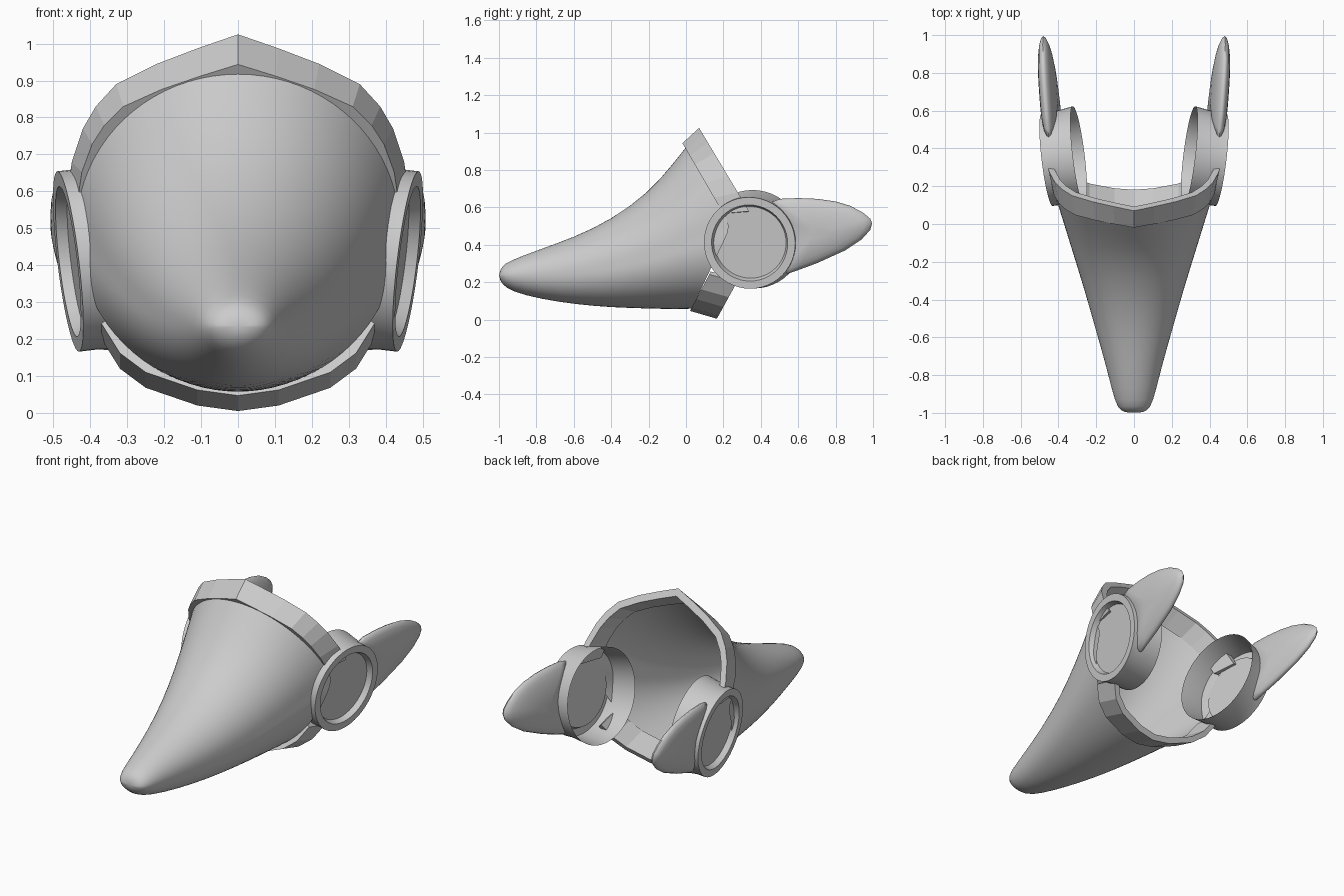
import bpy, bmesh, math
from mathutils import Vector

cube = bpy.data.objects.get("Cube")
if cube:
    bpy.data.objects.remove(cube, do_unlink=True)

grey = bpy.data.materials.new("plain grey")
grey.use_nodes = True
COLOUR = (0.6, 0.6, 0.6, 1)
grey.diffuse_color = COLOUR
grey.node_tree.nodes["Principled BSDF"].inputs["Base Color"].default_value = COLOUR


def loft(name, rings, cap_start=False, cap_end=False, smooth=None, mirror=False, subdivide=0):
    """Skin a list of closed rings into one object."""
    bm = bmesh.new()
    loops = [[bm.verts.new(p) for p in ring] for ring in rings]
    for a, b in zip(loops, loops[1:]):
        n = len(a)
        for i in range(n):
            j = (i + 1) % n
            bm.faces.new((a[i], a[j], b[j], b[i]))
    if cap_start:
        bm.faces.new(loops[0][::-1])
    if cap_end:
        bm.faces.new(loops[-1])
    bmesh.ops.recalc_face_normals(bm, faces=bm.faces)
    mesh = bpy.data.meshes.new(name)
    bm.to_mesh(mesh)
    bm.free()
    mesh.materials.append(grey)
    obj = bpy.data.objects.new(name, mesh)
    bpy.context.collection.objects.link(obj)
    if mirror:
        obj.modifiers.new("Mirror", "MIRROR").use_clip = True
    if subdivide:
        sub = obj.modifiers.new("Subdivision", "SUBSURF")
        sub.levels = sub.render_levels = subdivide
    if smooth:
        bpy.ops.object.select_all(action="DESELECT")
        obj.select_set(True)
        bpy.context.view_layer.objects.active = obj
        bpy.ops.object.shade_smooth_by_angle(angle=math.radians(smooth))
    return obj


def circle(count):
    return [(math.cos(2 * math.pi * i / count), math.sin(2 * math.pi * i / count))
            for i in range(count)]


# Snout: each section is top (y, z), bottom (y, z), middle (y, z), half width
sections = [
    ((-.998, .25), (-.998, .22), (-1, .235), .03),
    ((-.985, .285), (-.98, .185), (-.99, .235), .07),
    ((-.95, .312), (-.93, .15), (-.95, .235), .1),
    ((-.8, .37), (-.78, .11), (-.78, .24), .14),
    ((-.6, .44), (-.58, .08), (-.55, .26), .205),
    ((-.4, .535), (-.4, .065), (-.32, .3), .27),
    ((-.2, .68), (-.2, .058), (-.08, .38), .345),
    ((-.07, .835), (-.05, .055), (.12, .46), .405),
    ((0, .925), (.03, .057), (.24, .5), .44),
]
rings = []
for top, bottom, mid, width in sections:
    ring = []
    for c, s in circle(40):
        end = top if s > 0 else bottom
        ring.append((width * c,
                     mid[0] + (end[0] - mid[0]) * abs(s),
                     mid[1] + (end[1] - mid[1]) * abs(s)))
    rings.append(ring)
loft("snout_shell", rings, cap_start=True, smooth=60, subdivide=1)


# Rim bands: faceted straps of rectangular section, folded along two planes
def band(name, back, to_front, y_front, y_back, inset):
    def inner(p):
        return p[0] * inset, .5 + (p[1] - .5) * inset

    def place(p, plane):
        return p[0], plane(p[1]), p[1]

    rings = []
    for b in back:
        f = to_front(b)
        rings.append([place(f, y_front), place(b, y_back),
                      place(inner(b), y_back), place(inner(f), y_front)])
    loft(name, rings, cap_end=True, mirror=True)


band("upper_rim_band",
     [(0, 1.025), (.11, .987), (.22, .945), (.33, .89), (.385, .83),
      (.42, .77), (.45, .68), (.463, .58)],
     lambda p: (p[0] * .94, .5 + (p[1] - .5) * .845),
     lambda z: -.02 + (.945 - z) * .58,
     lambda z: .07 + (1.025 - z) * .6, .93)
band("lower_rim_band",
     [(0, .005), (.11, .02), (.25, .068), (.32, .12), (.37, .2)],
     lambda p: (p[0], p[1] + .042),
     lambda z: .02 + (z - .045) * .53,
     lambda z: .165 + (z - .005) * .55, .94)

# Ear cups: tilted, open on the inside, with a recessed disc on the outside
axis = Vector((1, -.12, -.12)).normalized()
up = (Vector((0, 0, 1)) - axis * axis.z).normalized()
side = up.cross(axis)
centre = Vector((.46, .34, .41))
profile = [(.265, -.17), (.246, -.05), (.246, 0), (.205, 0), (.193, -.03)]
loft("ear_cups",
     [[centre + axis * h + (side * c + up * s) * r for c, s in circle(48)]
      for r, h in profile],
     cap_end=True, smooth=25, mirror=True)

# Fins: lens-shaped blades swept back from the cups
outline = [(.46, .63), (.5, .646), (.6, .65), (.7, .646), (.8, .632), (.88, .608),
           (.95, .57), (.985, .54), (.995, .515), (.985, .48), (.94, .43),
           (.85, .37), (.7, .302), (.6, .265), (.54, .245), (.52, .28),
           (.54, .37), (.54, .46), (.51, .54)]
hub = (.7, .46)
rings = []
STEPS = 12
for k in range(1, STEPS):
    angle = math.pi * k / STEPS
    scale, bulge = math.sin(angle), .048 * math.cos(angle)
    ring = []
    for y, z in outline:
        y = hub[0] + (y - hub[0]) * scale
        z = hub[1] + (z - hub[1]) * scale
        ring.append((.45 + .08 * (y - .7) + .12 * (z - .46) + bulge, y, z))
    rings.append(ring)
loft("fins", rings, cap_start=True, cap_end=True, smooth=60, mirror=True)
